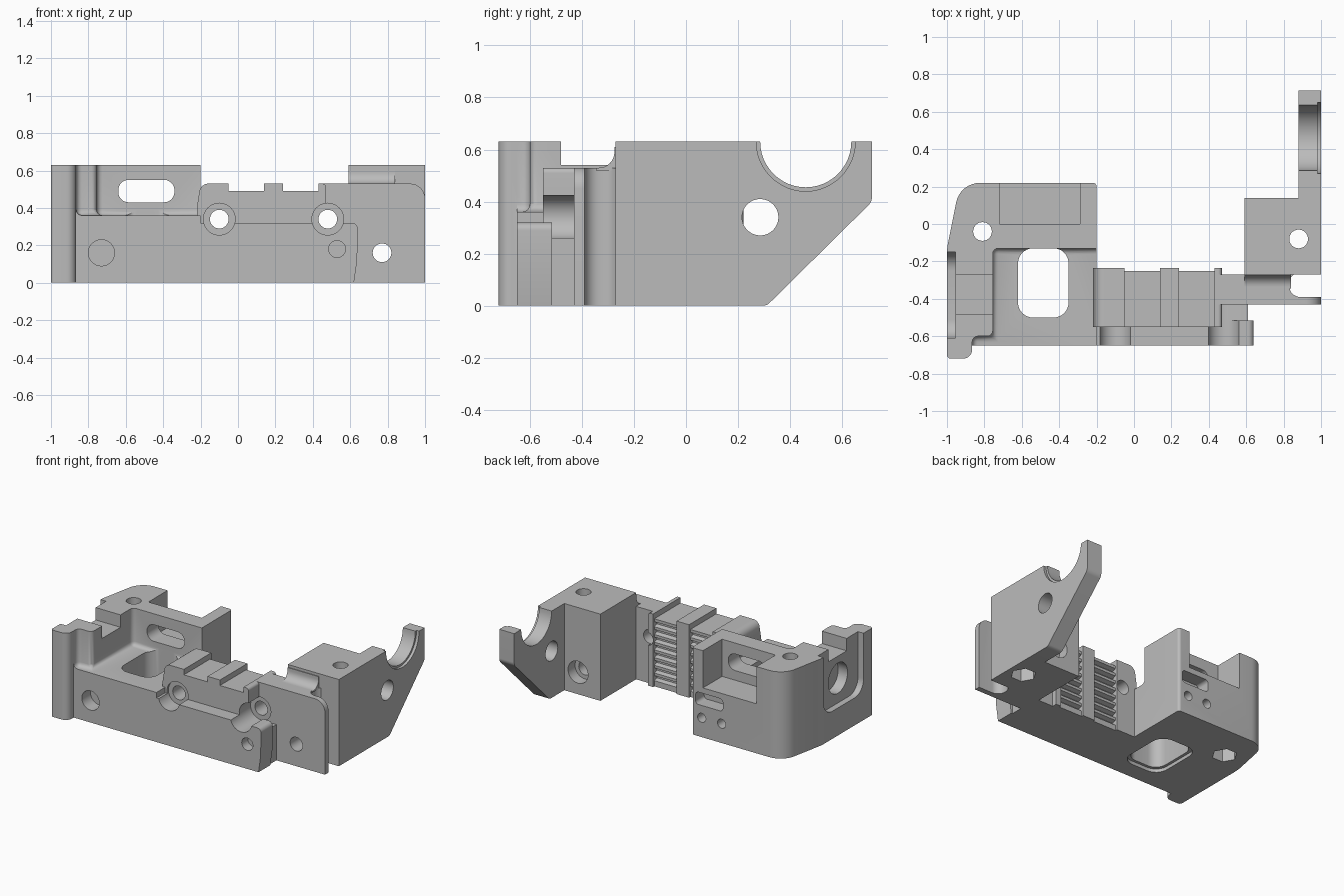
import bpy, bmesh, math
from mathutils import Vector

if "Cube" in bpy.data.objects:
    bpy.data.objects.remove(bpy.data.objects["Cube"])

GREY = (0.5, 0.5, 0.5, 1)
mat = bpy.data.materials.new("matte_grey")
mat.use_nodes = True
mat.diffuse_color = GREY
mat.node_tree.nodes["Principled BSDF"].inputs["Base Color"].default_value = GREY


def rounded(pts, seg=8):
    """Replace each corner given as (u, v, radius) by a true arc."""
    out = []
    for i, p in enumerate(pts):
        c = Vector(p[:2])
        if len(p) < 3:
            out.append(c)
            continue
        a = (Vector(pts[i - 1][:2]) - c).normalized()
        b = (Vector(pts[(i + 1) % len(pts)][:2]) - c).normalized()
        half = a.angle(b) / 2
        t, w = p[2] / math.tan(half), math.sin(half)
        for k in range(seg + 1):
            s = k / seg
            k0, k1, k2 = (1 - s) ** 2, 2 * s * (1 - s) * w, s * s
            out.append((k0 * (c + a * t) + k1 * c + k2 * (c + b * t)) / (k0 + k1 + k2))
    return out


def prism(name, axis, pts, lo, hi, bevel=0):
    """Extrude a profile along x (y,z points), y (x,z) or z (x,y)."""
    place = {"x": lambda u, v, d: (d, u, v), "y": lambda u, v, d: (u, d, v),
             "z": lambda u, v, d: (u, v, d)}[axis]
    bm = bmesh.new()
    pts = rounded(pts)
    ends = [[bm.verts.new(place(u, v, d)) for u, v in pts] for d in (lo, hi)]
    n = len(pts)
    for ring in ends:
        bm.faces.new(ring)
    for i in range(n):
        j = (i + 1) % n
        bm.faces.new((ends[0][i], ends[0][j], ends[1][j], ends[1][i]))
    bmesh.ops.recalc_face_normals(bm, faces=bm.faces)
    if bevel:
        sharp = [e for e in bm.edges if e.calc_face_angle(0) > 0.7]
        bmesh.ops.bevel(bm, geom=sharp, offset=bevel, segments=4, profile=0.5, affect="EDGES")
    me = bpy.data.meshes.new(name)
    bm.to_mesh(me)
    bm.free()
    me.materials.append(mat)
    ob = bpy.data.objects.new(name, me)
    bpy.context.collection.objects.link(ob)
    return ob


def rect(u0, u1, v0, v1, r=0):
    pts = [(u0, v0), (u1, v0), (u1, v1), (u0, v1)]
    return [p + (r,) for p in pts] if r else pts


def circle(u, v, r, n=32):
    return [(u + r * math.cos(2 * math.pi * k / n), v + r * math.sin(2 * math.pi * k / n))
            for k in range(n)]


def cut(ob, *shape, bevel=0):
    cutter = prism("cutter", *shape, bevel=bevel)
    cutter.hide_render = True
    mod = ob.modifiers.new("cut", "BOOLEAN")
    mod.operation, mod.solver, mod.object = "DIFFERENCE", "EXACT", cutter
    bpy.context.view_layer.objects.active = ob
    bpy.ops.object.modifier_apply(modifier=mod.name)
    bpy.data.objects.remove(cutter)


TOP = 0.63

# Large housing with its front pillar and curved rear corner
housing = prism("housing", "z", [
    (-1, -.72, .02), (-.865, -.72, .05), (-.865, -.65), (-.2, -.65), (-.2, .22, .02),
    (-.93, .22, .13), (-1, -.13, .35)], 0, TOP)
# Open front pocket, rear pocket, slot and floor window
cut(housing, "z", [(-.865, -.9), (0, -.9), (0, -.13), (-.755, -.13), (-.755, -.6),
                   (-.865, -.6)], .36, 1, bevel=.03)
cut(housing, "z", rect(-.72, -.29, 0, .4), .36, 1)
cut(housing, "y", rect(-.64, -.34, .43, .55, .055), -.3, .1)
cut(housing, "z", rect(-.62, -.35, -.5, -.13, .08), -.1, .4)
cut(housing, "z", rect(-.64, -.33, -.52, -.11, .09), -.1, .025)
# Side recess, top notch and bearing seat
cut(housing, "x", [(-.61, .2, .1), (-.15, .2, .1), (-.15, 1), (-.61, 1)], -1.2, -.955)
cut(housing, "x", rect(-.48, -.27, .54, 1), -1.2, -.7)
cut(housing, "x", circle(-.38, .38, .11), -1.2, -.88)
# Screw holes and rear face details
cut(housing, "z", circle(-.81, -.04, .05), -.1, 1)
cut(housing, "z", circle(-.81, -.04, .085, 6), -.1, .14)
cut(housing, "y", circle(-.73, .16, .07), -.8, -.55)
cut(housing, "y", rect(-.45, -.23, .23, .32, .025), .12, .4)
for x in (-.28, -.44):
    cut(housing, "y", circle(x, .14, .033), .1, .4)

# Toothed centre bar
bar = prism("centre_bar", "y", [
    (-.22, 0), (.47, 0), (.47, .53, .02), (.43, .53), (.43, .49), (.24, .49), (.24, .53),
    (.14, .53), (.14, .49), (-.05, .49), (-.05, .53), (-.2, .53, .05), (-.22, .4)],
    -.55, -.235)
for x0, x1 in ((-.05, .14), (.24, .43)):
    cut(bar, "x", rect(-.25, -.2, -.1, 1), x0, x1)
    for k in range(8):
        z = .05 + k * .056
        cut(bar, "x", [(-.28, z), (-.28, z + .016), (-.2, z + .045), (-.2, z - .025)], x0, x1)

# Front rail, its end web and the arm carrying the slotted tongue
rail = prism("front_rail", "y", [(-.22, 0), (.62, 0), (.637, .12), (.64, .32, .03),
                                 (-.22, .32)], -.65, -.515)
cut(rail, "y", circle(.53, .18, .045), -.8, -.58)
web = prism("rail_web", "z", rect(.42, .61, -.53, -.42), 0, .26)
arm = prism("slotted_arm", "y", [(.45, 0), (1, 0), (1, .53, .08), (.45, .53)], -.43, -.27)
cut(arm, "z", [(.83, -.39, .058), (1.2, -.39), (1.2, -.26), (.83, -.26, .058)], -.1, 1)

# Bolt holes with counterbores running through the overlapping parts
for ob in (housing, bar, rail, web, arm):
    for x, depth in ((-.1, -.535), (.48, -.42)):
        cut(ob, "y", circle(x, .34, .085), -.8, depth)
        cut(ob, "y", circle(x, .34, .05), -.8, 0)

# Mounting block
block = prism("mounting_block", "z", rect(.59, 1, -.27, .14), 0, TOP)
cut(block, "z", circle(.88, -.08, .05), -.1, 1)
cut(block, "z", circle(.88, -.08, .085, 6), -.1, .1)
cut(block, "y", circle(.77, .16, .08), .06, .3)
for ob in (block, arm):
    cut(ob, "y", circle(.77, .16, .05), -.8, .3)
fillet = prism("block_fillet", "x", [(-.265, .52), (-.265, .61), (-.275, .61),
                                     (-.275, .53, .06), (-.345, .53), (-.345, .52)], .59, .84)

# Side fin with saddle
fin = prism("saddle_fin", "x", [(.1, 0), (.31, 0, .04), (.715, .4, .05), (.715, TOP),
                                (.1, TOP)], .88, 1)
cut(fin, "x", circle(.46, .63, .175, 48), .7, 1.2)
cut(fin, "x", circle(.46, .63, .19, 48), .98, 1.2)
cut(fin, "x", circle(.285, .34, .07), .7, 1.2)

for ob in (housing, bar, rail, web, arm, block, fillet, fin):
    ob.data.materials.clear()
    ob.data.materials.append(mat)
    bpy.ops.object.select_all(action="DESELECT")
    ob.select_set(True)
    bpy.context.view_layer.objects.active = ob
    bpy.ops.object.shade_smooth_by_angle(angle=math.radians(30))
